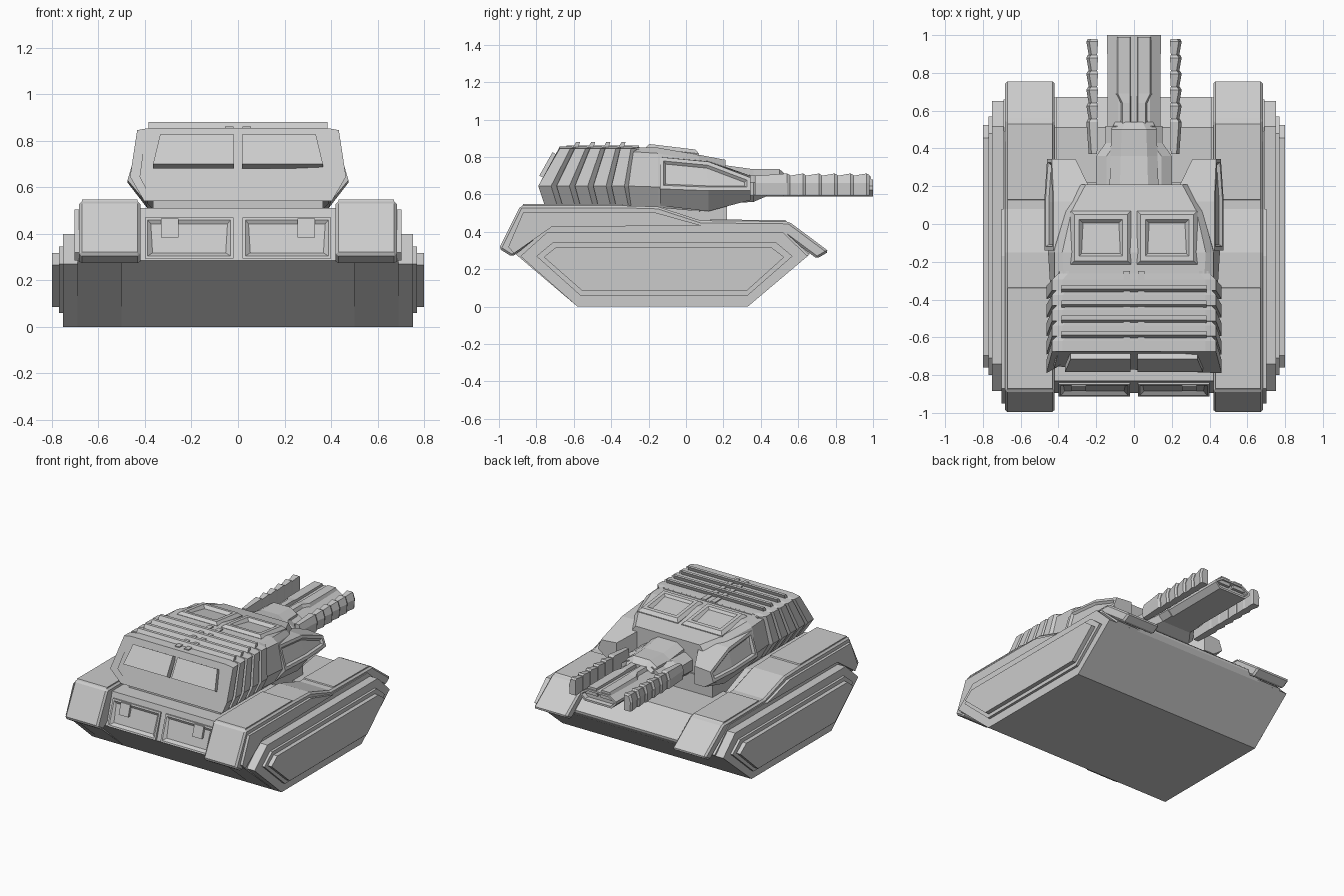
import bpy, bmesh
from mathutils import Vector

if "Cube" in bpy.data.objects:
    bpy.data.objects.remove(bpy.data.objects["Cube"])

grey = bpy.data.materials.new("armour_grey")
grey.diffuse_color = (0.6, 0.6, 0.6, 1)
grey.use_nodes = True
grey.node_tree.nodes["Principled BSDF"].inputs["Base Color"].default_value = grey.diffuse_color


def loft(name, rings, mirror=False, insets=(), facing=None, bevel=0):
    """Skin matching rings of points and cap the ends; optional recessed faces."""
    bm = bmesh.new()
    vs = [[bm.verts.new(p) for p in r] for r in rings]
    n = len(rings[0])
    for a, b in zip(vs, vs[1:]):
        for i in range(n):
            bm.faces.new((a[i], a[(i + 1) % n], b[(i + 1) % n], b[i]))
    bm.faces.new(vs[0])
    bm.faces.new(vs[-1])
    bmesh.ops.recalc_face_normals(bm, faces=bm.faces)
    bm.normal_update()
    if facing:
        sel = [f for f in bm.faces if f.normal.dot(Vector(facing)) > 0.85]
        for thick, depth in insets:
            bmesh.ops.inset_region(bm, faces=sel, thickness=thick, depth=depth, use_even_offset=True)
    me = bpy.data.meshes.new(name)
    bm.to_mesh(me)
    bm.free()
    me.materials.append(grey)
    ob = bpy.data.objects.new(name, me)
    bpy.context.scene.collection.objects.link(ob)
    if bevel:
        m = ob.modifiers.new("chamfer", 'BEVEL')
        m.width, m.segments, m.limit_method = bevel, 1, 'ANGLE'
    if mirror:
        m = ob.modifiers.new("mirror", 'MIRROR')
        m.use_mirror_merge = False
    return ob


def prism(name, profile, x0, x1, mirror=True, **kw):
    """Side profile of (y, z) points extruded across x."""
    return loft(name, [[(x, y, z) for y, z in profile] for x in (x0, x1)], mirror, **kw)


def box(name, x0, x1, y0, y1, z0, z1, mirror=True, **kw):
    return prism(name, [(y0, z0), (y1, z0), (y1, z1), (y0, z1)], x0, x1, mirror, **kw)


def half(pts, y):
    """Symmetric ring at y from right-half (x, z) points, bottom to top."""
    return [(x, y, z) for x, z in pts] + [(-x, y, z) for x, z in reversed(pts)]


# Central hull
prism("hull", [(-.58, 0), (.33, 0), (.65, .27), (.67, .30), (.51, .425), (.06, .425), (-.15, .51),
               (-.83, .51), (-.84, .47), (-.895, .285)], -.515, .515, False)
prism("front_plate", [(.67, .30), (.51, .425), (.1, .425), (.1, .44), (.51, .44), (.672, .315)], -.41, .41, False)

# Track housings with nested side plates
def hexagon(yb0, yb1, ym0, ym1, yt0, yt1, zb, zm, zt):
    return [(yb0, zb), (yb1, zb), (ym1, zm), (yt1, zt), (yt0, zt), (ym0, zm)]

prism("track_inner", hexagon(-.58, .33, -.91, .66, -.72, .49, 0, .28, .435), .5, .69)
prism("track_housing", hexagon(-.58, .33, -.885, .65, -.74, .515, 0, .27, .40), .5, .752)
prism("track_plate_mid", hexagon(-.565, .33, -.80, .57, -.71, .48, .06, .27, .345), .74, .77)
prism("track_plate_outer", hexagon(-.555, .325, -.76, .525, -.695, .455, .085, .265, .318), .76, .80)

# Fenders over the tracks
prism("fender", [(-1, .31), (-.885, .54), (-.33, .54), (-.15, .535), (.08, .46), (.55, .455), (.765, .295),
                 (.70, .257), (.50, .405), (-.74, .405), (-.93, .267)], .42, .683, bevel=.012)
prism("fender_trim", [(-.95, .32), (-.87, .505), (-.17, .505), (.08, .435), (-.72, .425), (-.92, .285)], .6, .702)
prism("fender_rear_panel", [(-.88, .53), (-.87, .548), (-.34, .548), (-.33, .53)], .432, .67)
prism("fender_front_panel", [(.12, .45), (.13, .466), (.53, .463), (.55, .445)], .432, .67)

# Rear doors and latches
prism("rear_door", [(-.912, .293), (-.85, .47), (-.80, .47), (-.86, .293)], .02, .40,
      facing=(0, -1, .35), insets=((.012, 0), (.022, -.018)))
prism("door_latch", [(-.885, .385), (-.86, .465), (-.82, .465), (-.84, .385)], .255, .33)

# Turret ring
box("turret_ring", -.365, .365, -.72, .22, .42, .57, False)

# Ribbed rear of turret: five sheared, stepped bands
RIBS = 5
def rib_ring(t, s):
    lerp = lambda a, b: a + (b - a) * t
    yb, ym, yt = lerp(-.755, -.28), lerp(-.79, -.30), lerp(-.675, -.27)
    pts = [(.395 * s, yb, .54), (.455 * s, ym, .645), (.425 * s, yt, .825 + .02 * s), (.37 * s, yt, .835 + .02 * s)]
    return pts + [(-x, y, z) for x, y, z in reversed(pts)]

for i in range(RIBS):
    t0, t1 = i / RIBS, (i + 1) / RIBS
    loft("turret_rib", [rib_ring(t0, 1.02), rib_ring(t0 + .14, 1.02), rib_ring(t1 + .02, .945)])
loft("turret_rear_core", [rib_ring(.05, .93), rib_ring(1.05, .93)])

# Louvre fins on the roof
for i in range(1, RIBS):
    y = -.675 + .081 * i
    prism("roof_fin", [(y - .02, .835), (y + .012, .835), (y + .028, .88), (y + .006, .88)], -.385, .385, False)
box("roof_spine", .02, .055, -.64, -.25, .82, .862)

# Raised plates on the sloped turret rear
def rear_pt(x, z, out):
    y = -.79 + (z - .645) * .56
    return (x, y - out * .87, z + out * .49)

loft("rear_plate", [[rear_pt(x, z, o) for x, z in ((.018, .69), (.365, .69), (.335, .815), (.018, .815))]
                    for o in (-.02, .022)], True)

# Main turret body
loft("turret_body", [
    half([(.39, .54), (.445, .645), (.42, .83), (.37, .85)], -.31),
    half([(.39, .53), (.455, .64), (.42, .82), (.38, .85)], -.15),
    half([(.37, .51), (.42, .63), (.36, .78), (.33, .812)], .07),
    half([(.25, .51), (.30, .62), (.28, .75), (.255, .785)], .21)])

# Angular cheeks with recessed side panels
loft("turret_cheek", [
    [(.2, -.14, .54), (.40, -.14, .54), (.475, -.14, .63), (.425, -.14, .80), (.2, -.14, .83)],
    [(.2, .12, .51), (.39, .12, .51), (.475, .12, .62), (.425, .12, .775), (.2, .12, .78)],
    [(.31, .345, .57), (.39, .345, .57), (.46, .345, .62), (.435, .345, .69), (.31, .345, .70)]],
    True, facing=(.95, .05, .28), insets=((.02, 0), (.012, -.015)))

# Roof hatches
def hatch_ring(d, h):
    return [(x, y, .828 - .12 * y + h - .012) for x, y in
            ((.015 + d, -.215 + d), (.335 - d, -.215 + d), (.335 - d, .07 - d), (.015 + d, .07 - d))]

loft("roof_hatch", [hatch_ring(0, -.03), hatch_ring(0, .01), hatch_ring(.02, .03), hatch_ring(.045, .03),
                    hatch_ring(.065, .008)], True)

# Gun mantlet
def gun_ring(w, z0, z1, y):
    c = .035
    return half([(w - c, z0), (w, z0 + c), (w, z1 - c), (w - c - .02, z1)], y)

loft("mantlet", [gun_ring(.20, .55, .70, .18), gun_ring(.20, .56, .70, .36), gun_ring(.15, .59, .70, .43),
                 gun_ring(.15, .59, .70, .52)])
loft("mantlet_top", [gun_ring(.13, .60, .76, .18), gun_ring(.125, .60, .735, .36), gun_ring(.12, .60, .735, .50),
                     gun_ring(.10, .60, .70, .54)])

# Twin-ridged barrel block with a recessed muzzle
loft("barrel_block", [gun_ring(.14, .59, .675, .48), gun_ring(.142, .59, .68, 1.0)],
     facing=(0, 1, 0), insets=((.014, 0), (.004, -.03)))
loft("barrel_ridge", [[(.012, y, .64), (b, y, .64), (b - .025, y, z), (.02, y, z)]
                      for y, b, z in ((.5, .085, .70), (.64, .085, .70), (.69, .11, .695), (.99, .11, .695))], True)

# Segmented blades beside the barrel
cuts = [.37, .555, .64, .725, .81, .895, .98]
for a, b in zip(cuts, cuts[1:]):
    loft("side_blade", [[(.195 - e * .4, y, .595), (.235 + e, y, .595), (.24 + e, y, .66), (.225 + e, y, .70 + e),
                         (.195 - e * .4, y, .70 + e)] for y, e in ((a, 0), (b - .015, .012), (b, .004))], True)
